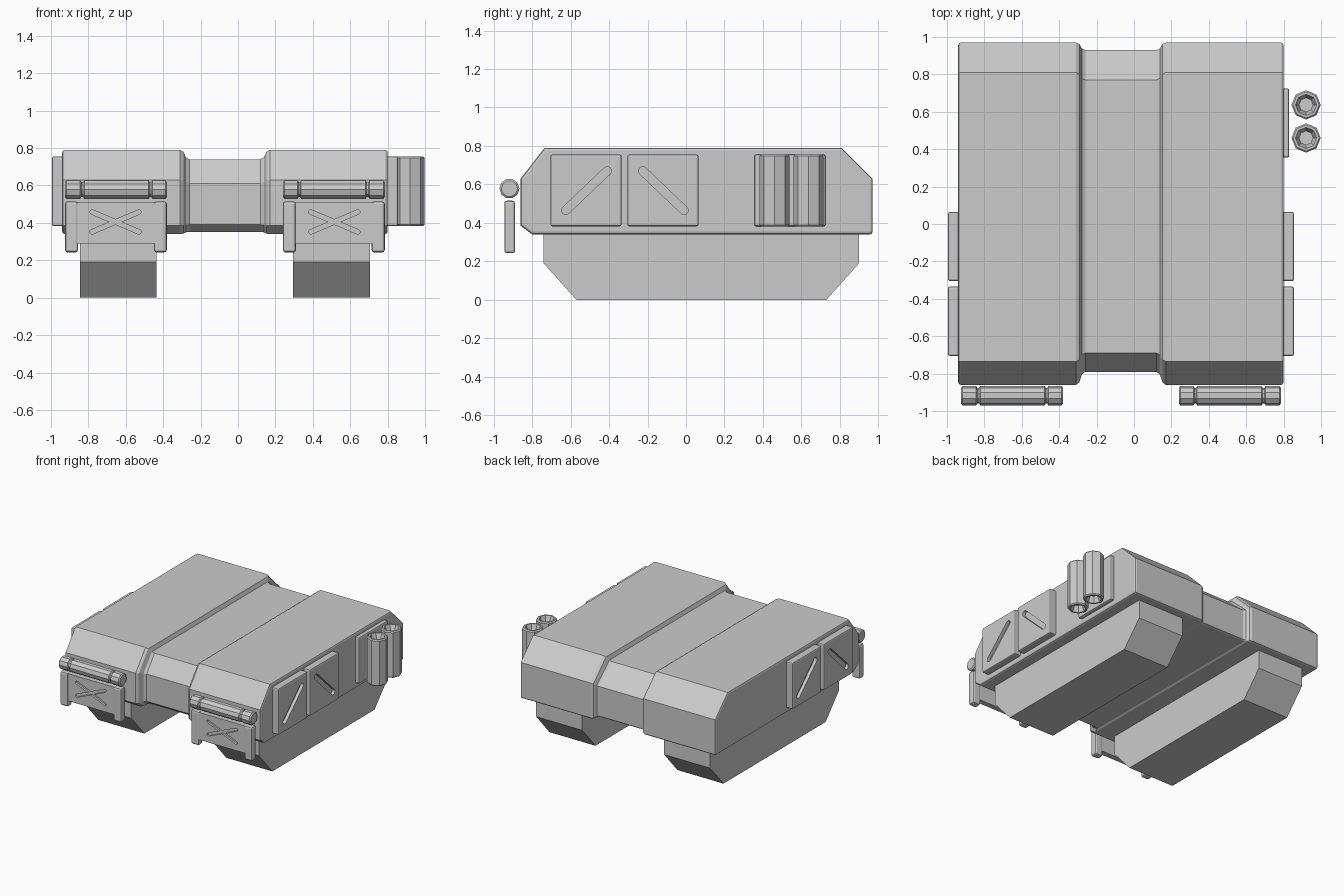
import bpy, bmesh, math

if "Cube" in bpy.data.objects:
    bpy.data.objects.remove(bpy.data.objects["Cube"])

CX = -0.07  # symmetry plane of the vehicle body


def finish(name, bm):
    bmesh.ops.recalc_face_normals(bm, faces=bm.faces)
    me = bpy.data.meshes.new(name)
    bm.to_mesh(me)
    bm.free()
    ob = bpy.data.objects.new(name, me)
    ob.location.x = CX
    bpy.context.collection.objects.link(ob)
    return ob


def loft(name, rings):
    """Closed rings of equal length, skinned and capped."""
    bm = bmesh.new()
    vs = [[bm.verts.new(p) for p in r] for r in rings]
    n = len(vs[0])
    for a, b in zip(vs, vs[1:]):
        for i in range(n):
            j = (i + 1) % n
            bm.faces.new((a[i], a[j], b[j], b[i]))
    bm.faces.new(vs[0])
    bm.faces.new(vs[-1])
    return finish(name, bm)


def prism(name, pts, axis, lo, hi):
    """Extrude a 2D profile along x (points y,z) or y (points x,z)."""
    put = (lambda u, v, t: (t, u, v)) if axis == 'x' else (lambda u, v, t: (u, t, v))
    return loft(name, [[put(u, v, t) for u, v in pts] for t in (lo, hi)])


def rect(u0, u1, v0, v1):
    return [(u0, v0), (u1, v0), (u1, v1), (u0, v1)]


def capsule(p, q, r, n=6):
    a = math.atan2(q[1] - p[1], q[0] - p[0])
    out = []
    for c, start in ((q, a - math.pi / 2), (p, a + math.pi / 2)):
        for i in range(n + 1):
            t = start + math.pi * i / n
            out.append((c[0] + r * math.cos(t), c[1] + r * math.sin(t)))
    return out


def bevel(ob, width, segments=2, angle=60):
    m = ob.modifiers.new("bevel", 'BEVEL')
    m.width, m.segments = width, segments
    m.limit_method, m.angle_limit = 'ANGLE', math.radians(angle)


def mirror(ob):
    ob.modifiers.new("mirror", 'MIRROR')


def apply(ob):
    bpy.context.view_layer.update()
    bpy.context.view_layer.objects.active = ob
    for m in list(ob.modifiers):
        bpy.ops.object.modifier_apply(modifier=m.name)


def groove(ob, cutter):
    m = ob.modifiers.new("groove", 'BOOLEAN')
    m.operation, m.solver, m.object = 'DIFFERENCE', 'EXACT', cutter
    apply(ob)
    bpy.data.objects.remove(cutter)


# Hull: side profile lofted across, shrinking into the centre channel
outer = [(-0.80, 0.34), (-0.86, 0.385), (-0.86, 0.63), (-0.735, 0.79),
         (0.81, 0.79), (0.97, 0.63), (0.97, 0.34)]
inner = [(-0.74, 0.352), (-0.79, 0.39), (-0.79, 0.61), (-0.69, 0.74),
         (0.77, 0.74), (0.93, 0.60), (0.93, 0.352)]
half = [(0.87, 0), (0.24, 0), (0.222, 0.2), (0.208, 0.8), (0.19, 1)]
stations = [(-x, t) for x, t in half] + half[::-1]
hull = loft("hull", [[(x, a + (c - a) * t, b + (d - b) * t)
                      for (a, b), (c, d) in zip(outer, inner)] for x, t in stations])
bevel(hull, 0.014)

# Track blocks
track = prism("track", [(-0.74, 0.345), (-0.74, 0.19), (-0.57, 0), (0.73, 0),
                        (0.90, 0.19), (0.90, 0.345)], 'x', 0.365, 0.775)
mirror(track)

# Side armour panels with diagonal grooves
for i, (y, up) in enumerate(((-0.705, True), (-0.305, False))):
    panel = prism(f"side_panel_{i}", rect(y, y + 0.37, 0.382, 0.755), 'x', 0.86, 0.925)
    bevel(panel, 0.01)
    p, q = (y + 0.08, 0.465), (y + 0.295, 0.67)
    if not up:
        p, q = (p[0], q[1]), (q[0], p[1])
    groove(panel, prism("groove_cutter", capsule(p, q, 0.022), 'x', 0.90, 0.96))
    mirror(panel)

# Front flaps: posts, crossed-groove plate
for i, x in enumerate((0.31, 0.785)):
    post = prism(f"flap_post_{i}", rect(x, x + 0.07, 0.242, 0.515), 'y', -0.945, -0.888)
    bevel(post, 0.014)
    mirror(post)
plate = prism("flap_plate", rect(0.375, 0.79, 0.29, 0.51), 'y', -0.938, -0.895)
for p, q in (((0.46, 0.352), (0.71, 0.458)), ((0.46, 0.458), (0.71, 0.352))):
    groove(plate, prism("groove_cutter", capsule(p, q, 0.012), 'y', -0.97, -0.922))
mirror(plate)

# Flap hinge rod: one turned shape with two narrow necks
R, r = 0.052, 0.042
rod_profile = [(0.31, r), (0.318, R), (0.388, R), (0.394, r), (0.402, r), (0.408, R),
               (0.752, R), (0.758, r), (0.768, r), (0.774, R), (0.847, R), (0.855, r)]
rod = loft("hinge_rod", [[(x, -0.918 + k * math.cos(a), 0.578 + k * math.sin(a))
                          for a in (math.tau * j / 10 for j in range(10))]
                         for x, k in rod_profile])
mirror(rod)

# Launcher tubes on the right side with recessed ends
mount = prism("tube_mount", rect(0.355, 0.725, 0.382, 0.755), 'x', 0.86, 0.90)
bevel(mount, 0.01)
tube_profile = [(0.43, 0.038), (0.40, 0.05), (0.382, 0.057), (0.382, 0.07), (0.39, 0.078),
                (0.747, 0.078), (0.755, 0.07), (0.755, 0.057), (0.737, 0.05), (0.707, 0.038)]
for i, y in enumerate((0.46, 0.637)):
    loft(f"launcher_tube_{i}", [[(0.99 + k * math.cos(a), y + k * math.sin(a), z)
                                 for a in (math.tau * j / 8 for j in range(8))]
                                for z, k in tube_profile])
